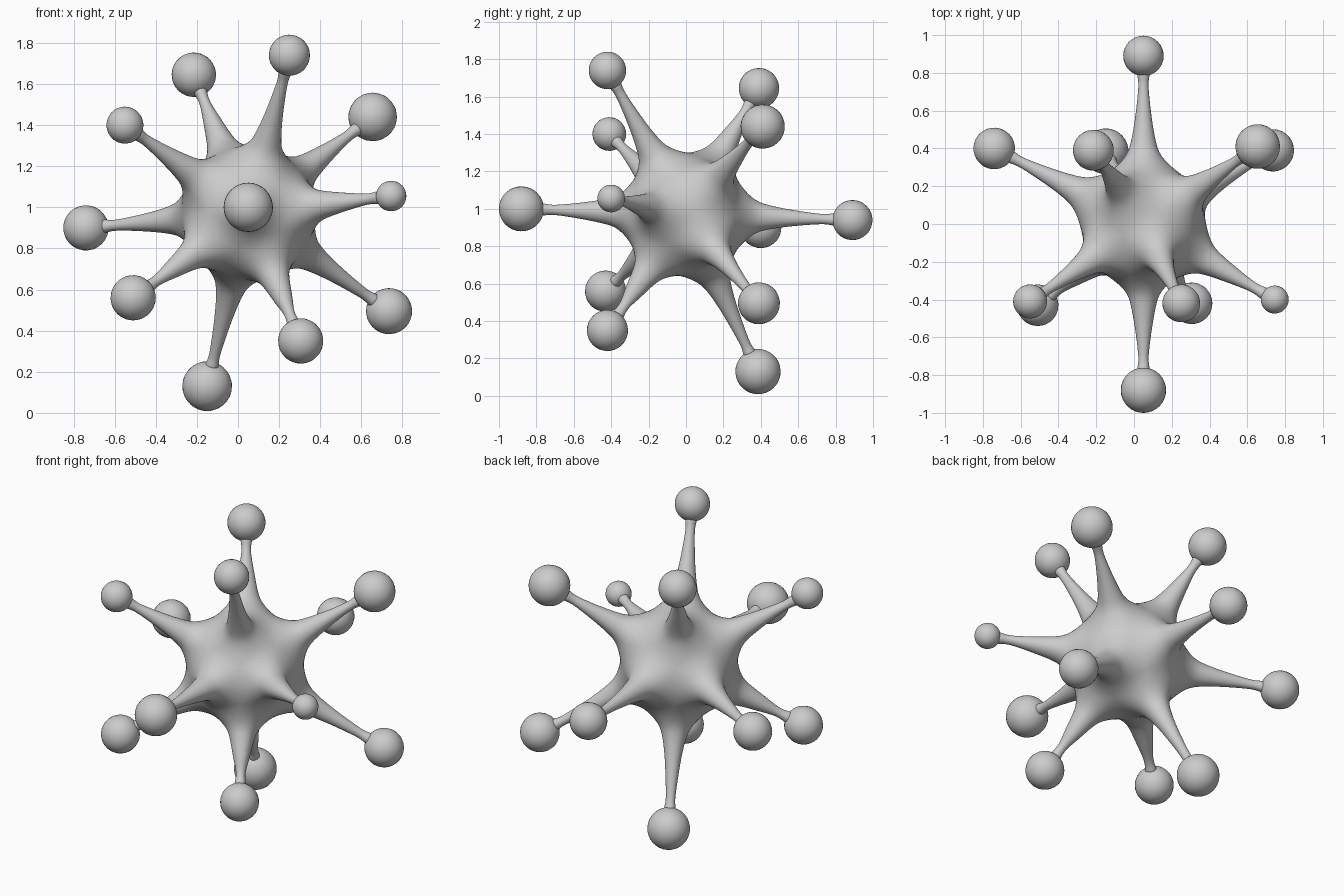
import bpy, bmesh, math
from mathutils import Vector

if "Cube" in bpy.data.objects:
    bpy.data.objects.remove(bpy.data.objects["Cube"])

CENTRE = Vector((0.05, 0, 0.97))
# knob centres and radii, laid out like the corners of an icosahedron
KNOBS = [
    (0.05, -0.88, 1.00, .12), (0.05, 0.89, 0.94, .107),
    (0.25, -0.42, 1.74, .10), (0.745, -0.40, 1.055, .074),
    (0.305, -0.42, 0.35, .11), (-0.51, -0.43, 0.56, .11),
    (-0.55, -0.41, 1.40, .09), (-0.215, 0.39, 1.645, .108),
    (0.655, 0.41, 1.44, .118), (0.735, 0.39, 0.495, .112),
    (-0.15, 0.385, 0.13, .121), (-0.74, 0.40, 0.90, .11)]
BASE_R = 0.365
N = len(KNOBS)
offs = [Vector(k[:3]) - CENTRE for k in KNOBS]
dirs = [o.normalized() for o in offs]


def neighbours(i):
    """Adjacent spikes, sorted around spike i's axis."""
    a = dirs[i]
    u = a.orthogonal().normalized()
    v = a.cross(u)
    near = [j for j in range(N) if j != i and a.dot(dirs[j]) > 0]
    return sorted(near, key=lambda j: math.atan2(dirs[j].dot(v), dirs[j].dot(u)))


# body cage: truncated icosahedron with every pentagon drawn out into a stalk
bm = bmesh.new()
near = [neighbours(i) for i in range(N)]
base = {(i, j): bm.verts.new(CENTRE + BASE_R * (dirs[i] * 2 + dirs[j]).normalized())
        for i in range(N) for j in near[i]}

for i in range(N):
    for j in near[i]:
        for k in near[i]:
            if i < j < k and k in near[j]:
                bm.faces.new([base[p] for p in
                              ((i, j), (j, i), (j, k), (k, j), (k, i), (i, k))])

for i in range(N):
    a, length, kr = dirs[i], offs[i].length, KNOBS[i][3]
    stem = length - kr
    ring = [base[i, j] for j in near[i]]
    n = len(ring)
    for s, r in ((.42, .088), (.55, .058), (stem - .08, .036),
                 (stem - .02, .033), (stem + .03, .055)):
        new = []
        for j in near[i]:
            side = (dirs[j] - a * a.dot(dirs[j])).normalized()
            new.append(bm.verts.new(CENTRE + a * s + side * r))
        for q in range(n):
            bm.faces.new((ring[q], ring[(q + 1) % n], new[(q + 1) % n], new[q]))
        ring = new
    bm.faces.new(ring)

bmesh.ops.recalc_face_normals(bm, faces=bm.faces)
for f in bm.faces:
    f.smooth = True
mesh = bpy.data.meshes.new("spiked_body")
bm.to_mesh(mesh)
bm.free()
body = bpy.data.objects.new("spiked_body", mesh)
bpy.context.collection.objects.link(body)
sub = body.modifiers.new("smooth", 'SUBSURF')
sub.levels = sub.render_levels = 3

# round knobs at the stalk tips
for i, (x, y, z, r) in enumerate(KNOBS):
    bpy.ops.mesh.primitive_uv_sphere_add(segments=32, ring_count=16, radius=r,
                                         location=(x, y, z))
    knob = bpy.context.object
    knob.name = f"knob_{i + 1}"
    knob.rotation_euler = dirs[i].to_track_quat('Z', 'Y').to_euler()
    bpy.ops.object.shade_smooth()
